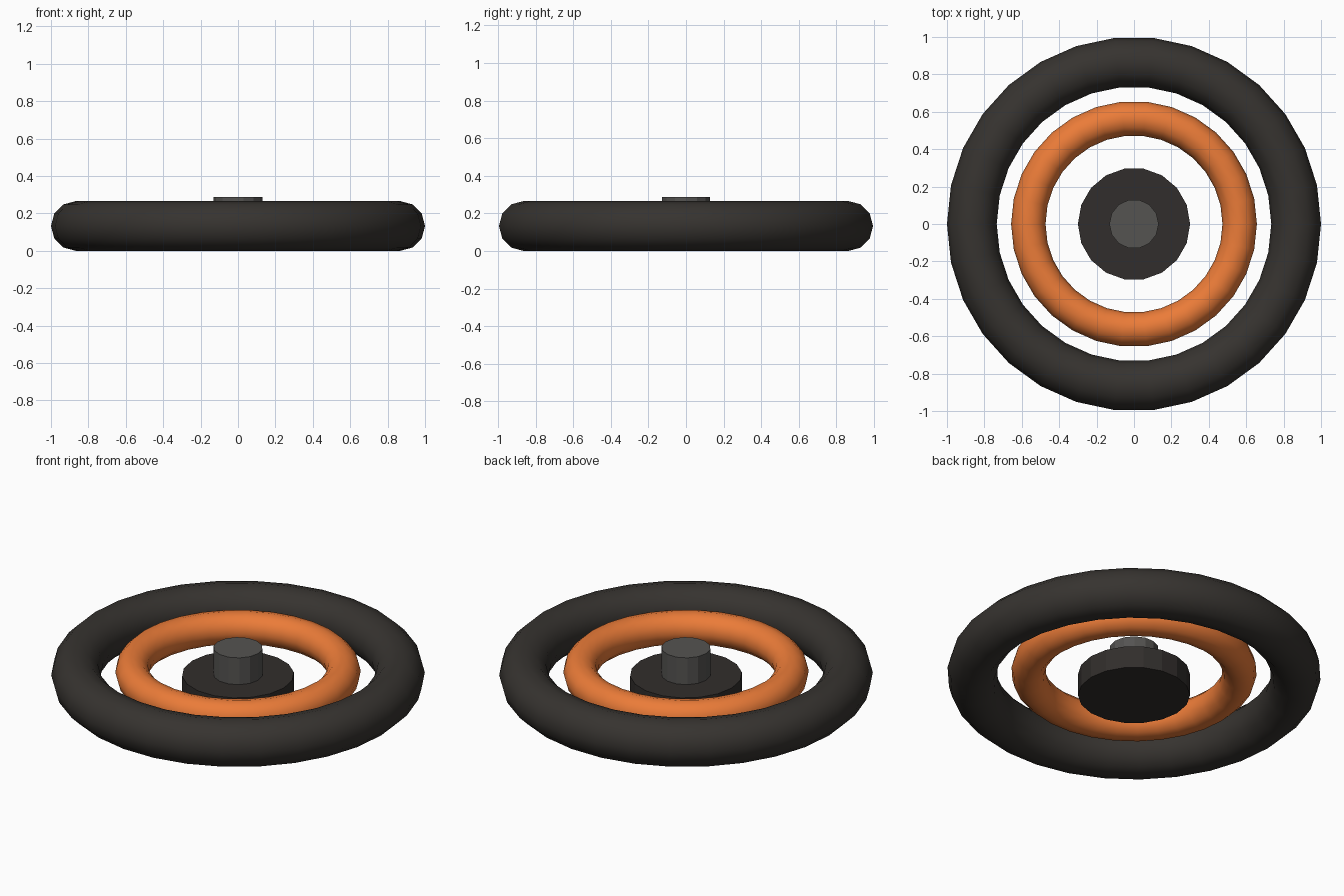
import bpy
from math import pi

if "Cube" in bpy.data.objects:
    bpy.data.objects.remove(bpy.data.objects["Cube"])


def material(name, rgb):
    mat = bpy.data.materials.new(name)
    mat.diffuse_color = (*rgb, 1)
    mat.use_nodes = True
    mat.node_tree.nodes["Principled BSDF"].inputs["Base Color"].default_value = mat.diffuse_color
    return mat


def finish(name, mat):
    ob = bpy.context.object
    ob.name = name
    ob.data.materials.append(mat)
    return ob


def ring(name, major, minor, z, mat):
    bpy.ops.mesh.primitive_torus_add(
        major_radius=major, minor_radius=minor,
        major_segments=30, minor_segments=12, location=(0, 0, z))
    bpy.ops.object.shade_smooth()
    return finish(name, mat)


def drum(name, radius, z0, z1, sides, mat):
    # a corner points along +x
    bpy.ops.mesh.primitive_cylinder_add(
        vertices=sides, radius=radius, depth=z1 - z0,
        location=(0, 0, (z0 + z1) / 2), rotation=(0, 0, pi / 2))
    return finish(name, mat)


rubber = material("dark_rubber", (0.037, 0.033, 0.029))
orange = material("orange", (0.83, 0.20, 0.04))
hub_dark = material("hub_dark", (0.031, 0.027, 0.025))
metal = material("dark_metal", (0.09, 0.087, 0.083))

# Concentric rings
ring("outer_ring", 0.867, 0.133, 0.133, rubber)
ring("inner_ring", 0.565, 0.092, 0.147, orange)

# Centre hub and raised cap
drum("hub", 0.30, 0.0, 0.13, 18, hub_dark)
drum("hub_cap", 0.132, 0.13, 0.288, 14, metal)
